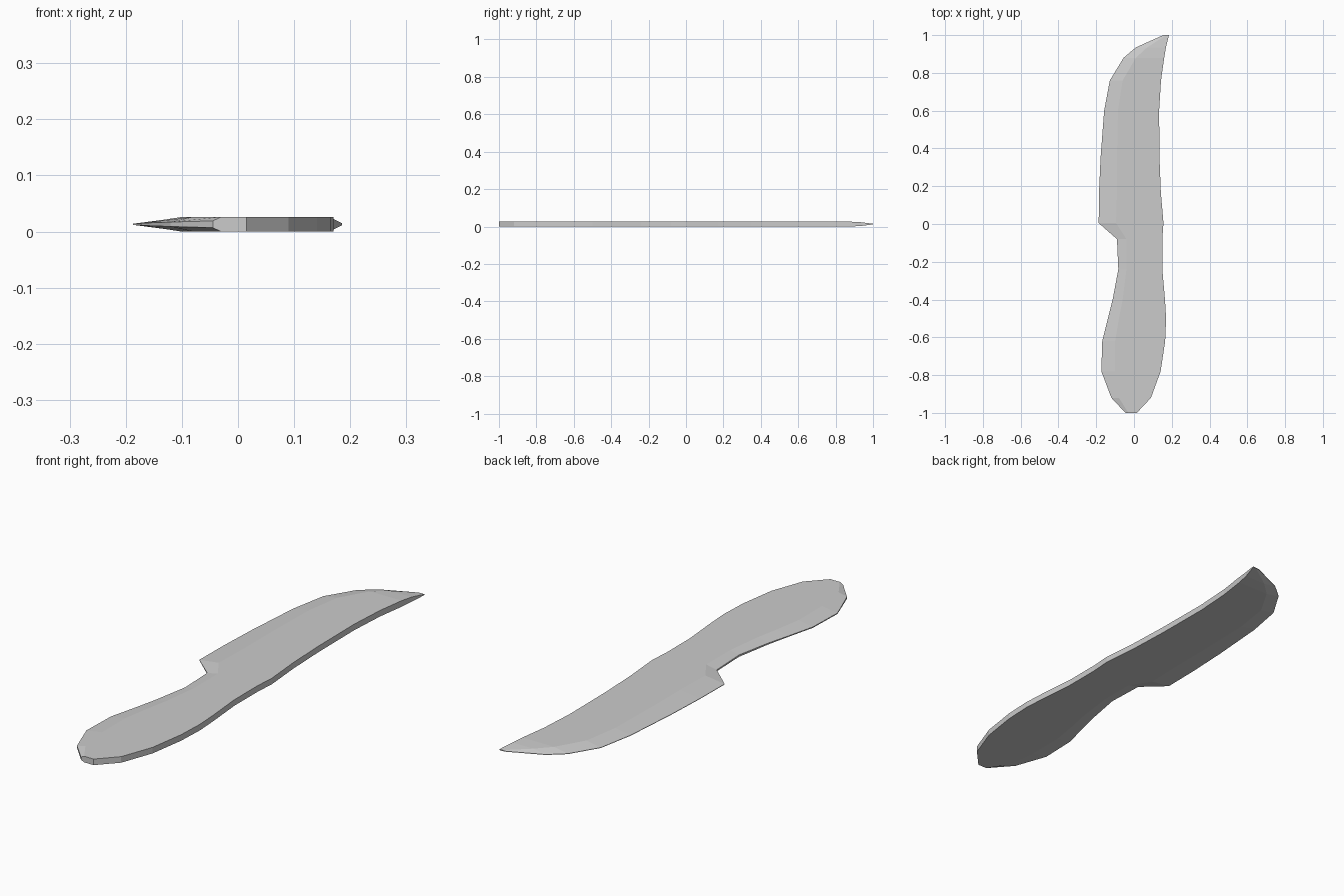
import bpy, bmesh

MID = 0.0145   # centre plane height
# Stations: y, cutting-edge x, bevel line x, spine x, edge half-thickness, spine half-thickness
STATIONS = [
    (-1.00, -0.045, -0.030, 0.015, 0.006, 0.013),
    (-0.92, -0.120, -0.080, 0.090, 0.004, 0.013),
    (-0.78, -0.173, -0.100, 0.141, 0.002, 0.013),
    (-0.62, -0.168, -0.100, 0.165, 0.002, 0.013),
    (-0.50, -0.138, -0.080, 0.170, 0.002, 0.013),
    (-0.40, -0.113, -0.060, 0.164, 0.003, 0.013),
    (-0.24, -0.083, -0.040, 0.150, 0.004, 0.013),
    (-0.08, -0.090, -0.040, 0.150, 0.003, 0.013),
    (0.005, -0.187, -0.095, 0.156, 0.001, 0.013),
    (0.17, -0.185, -0.090, 0.142, 0.001, 0.013),
    (0.35, -0.177, -0.090, 0.135, 0.001, 0.013),
    (0.60, -0.158, -0.085, 0.133, 0.001, 0.013),
    (0.76, -0.128, -0.060, 0.143, 0.001, 0.013),
    (0.88, -0.055, 0.010, 0.160, 0.001, 0.013),
    (0.935, 0.010, 0.070, 0.169, 0.001, 0.010),
    (1.00, 0.155, 0.170, 0.185, 0.001, 0.002),
]


def section(bm, y, edge, ridge, spine, thin, full):
    """Hexagonal section: thin cutting edge, bevel, flat faces, square spine."""
    pts = [(edge, -thin), (ridge, -full), (spine, -full),
           (spine, full), (ridge, full), (edge, thin)]
    return [bm.verts.new((x, y, MID + z)) for x, z in pts]


# Handle and blade lofted as one continuous piece
bm = bmesh.new()
rings = [section(bm, *s) for s in STATIONS]
for a, b in zip(rings, rings[1:]):
    for i in range(6):
        j = (i + 1) % 6
        bm.faces.new((a[i], a[j], b[j], b[i]))

# Butt and tip caps
bm.faces.new(rings[0])
bm.faces.new(rings[-1])
bmesh.ops.recalc_face_normals(bm, faces=bm.faces)

# Rest the piece on the ground plane
low = min(v.co.z for v in bm.verts)
bmesh.ops.translate(bm, vec=(0, 0, -low), verts=bm.verts)

mesh = bpy.data.meshes.new("knife_body")
bm.to_mesh(mesh)
bm.free()
knife = bpy.data.objects.new("knife_body", mesh)
bpy.context.collection.objects.link(knife)
